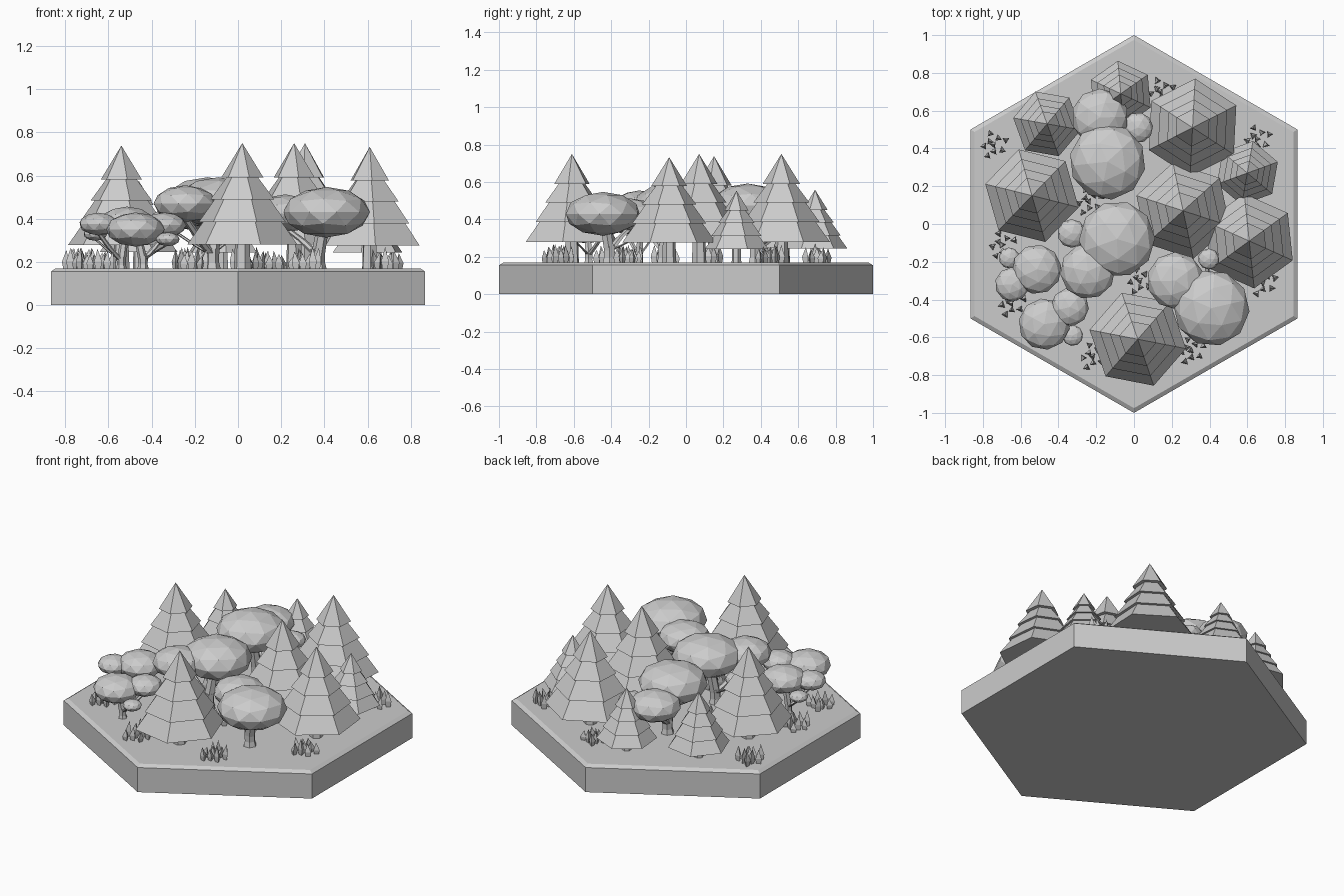
import bpy, bmesh, math, random
from mathutils import Vector, Matrix

random.seed(4)
if "Cube" in bpy.data.objects:
    bpy.data.objects.remove(bpy.data.objects["Cube"], do_unlink=True)

GROUND = 0.17

grey = bpy.data.materials.new("plain_grey")
grey.use_nodes = True
grey.diffuse_color = (0.6, 0.6, 0.6, 1)
grey.node_tree.nodes["Principled BSDF"].inputs["Base Color"].default_value = (0.6, 0.6, 0.6, 1)


def finish(name, bm):
    bmesh.ops.remove_doubles(bm, verts=bm.verts[:], dist=0.0001)
    bmesh.ops.recalc_face_normals(bm, faces=bm.faces[:])
    mesh = bpy.data.meshes.new(name)
    bm.to_mesh(mesh)
    bm.free()
    mesh.materials.append(grey)
    obj = bpy.data.objects.new(name, mesh)
    bpy.context.collection.objects.link(obj)
    return obj


def loft(bm, rings, sides, turn=0.0):
    """Join horizontal polygon rings, each given as (centre, radius)."""
    loops = []
    for centre, radius in rings:
        angles = [turn + math.tau * i / sides for i in range(sides)]
        loops.append([bm.verts.new(Vector(centre) + Vector((math.cos(a), math.sin(a), 0)) * radius)
                      for a in angles])
    for low, high in zip(loops, loops[1:]):
        for i in range(sides):
            j = (i + 1) % sides
            bm.faces.new((low[i], low[j], high[j], high[i]))
    bm.faces.new(loops[0][::-1])
    if rings[-1][1] > 0:
        bm.faces.new(loops[-1])


# Hexagonal base with a small chamfer on the top edge
bm = bmesh.new()
loft(bm, [((0, 0, 0), 1), ((0, 0, GROUND - 0.015), 1), ((0, 0, GROUND), 0.975)], 6, math.radians(30))
finish("hexagon_base", bm)


# Pines: six-sided trunk and four overlapping skirts
def pine(x, y, scale, degrees):
    profile = [(0.04, -0.01), (0.035, 0.11)]
    tiers = [(0.26, 0.11), (0.205, 0.215), (0.15, 0.32), (0.1, 0.42)]
    for (rim, z), (_, next_z) in zip(tiers, tiers[1:]):
        profile += [(rim, z), (rim - 0.075, next_z)]
    profile += [tiers[-1], (0, 0.58)]
    bm = bmesh.new()
    loft(bm, [((x, y, GROUND + z * scale), r * scale) for r, z in profile], 6, math.radians(degrees))
    finish("pine_tree", bm)


for spot in [(0.02, -0.61, 1, 49), (0.61, -0.09, 0.97, 36), (-0.54, 0.15, 0.98, 46),
             (0.26, 0.07, 1, 42), (0.31, 0.51, 1, 27), (0.6, 0.27, 0.66, 20),
             (-0.07, 0.69, 0.67, 35), (-0.46, 0.53, 0.7, 50)]:
    pine(*spot)


# Round trees: a forked trunk carrying three flattened crowns (x, y, z, radius)
def round_tree(foot, crowns):
    size = crowns[0][3] / 0.2
    base = Vector((foot[0], foot[1], GROUND - 0.01))
    fork = base + Vector((0, 0, 0.1 * size))
    trunk = bmesh.new()
    loft(trunk, [(base, 0.042 * size), (base + Vector((0, 0, 0.04 * size)), 0.032 * size),
                 (fork, 0.034 * size)], 6)
    for k, (x, y, z, r) in enumerate(crowns):
        thick = (0.032, 0.024, 0.014)[k] * size
        top = Vector((x, y, z))
        bend = fork.lerp(top, 0.5)
        bend.z = fork.z + (top.z - fork.z) * (0.5 if k == 0 else 0.25)
        low = top - Vector((0, 0, r * 0.45))
        loft(trunk, [(fork - Vector((0, 0, 0.03 * size)), thick), (bend, thick * 0.9),
                     (low, thick * 0.8), (top, thick * 0.7)], 6)
        crown = bmesh.new()
        matrix = Matrix.Translation(top) @ Matrix.Diagonal((1, 1, 0.58, 1)) \
            @ Matrix.Rotation(random.uniform(0, math.tau), 4, "Z")
        bmesh.ops.create_icosphere(crown, subdivisions=2, radius=r * 1.01, matrix=matrix)
        finish("leaf_crown", crown)
    finish("forked_trunk", trunk)


round_tree((0.37, -0.41), [(0.41, -0.445, 0.43, 0.2), (0.22, -0.3, 0.425, 0.15), (0.395, -0.185, 0.36, 0.055)])
round_tree((-0.12, -0.12), [(-0.09, -0.08, 0.475, 0.2), (-0.245, -0.25, 0.47, 0.145), (-0.33, -0.05, 0.4, 0.075)])
round_tree((-0.13, 0.37), [(-0.14, 0.33, 0.475, 0.2), (-0.18, 0.565, 0.43, 0.15), (0.02, 0.51, 0.39, 0.08)])
round_tree((-0.44, -0.52), [(-0.475, -0.53, 0.35, 0.135), (-0.34, -0.44, 0.37, 0.1), (-0.325, -0.59, 0.305, 0.055)])
round_tree((-0.54, -0.25), [(-0.515, -0.24, 0.38, 0.13), (-0.645, -0.32, 0.375, 0.09), (-0.66, -0.18, 0.33, 0.055)])


# Grass tufts: three-sided pointed blades
def tuft(x, y, blades=9):
    bm = bmesh.new()
    for i in range(blades):
        angle = i * 2.4
        reach = 0.075 * math.sqrt(i / blades)
        px, py = x + reach * math.cos(angle), y + reach * math.sin(angle)
        height = random.uniform(0.06, 0.1)
        loft(bm, [((px, py, GROUND - 0.005), 0.014), ((px, py, GROUND + height * 0.35), 0.021),
                  ((px + random.uniform(-0.01, 0.01), py, GROUND + height), 0)],
             3, random.uniform(0, math.tau))
    finish("grass_tuft", bm)


for spot in [(-0.745, 0.42), (0.14, 0.7), (0.65, 0.45), (0.68, -0.31), (0.3, -0.67),
             (-0.22, -0.7), (-0.7, -0.11), (-0.65, -0.42), (-0.24, 0.12), (0.03, -0.3)]:
    tuft(*spot)
